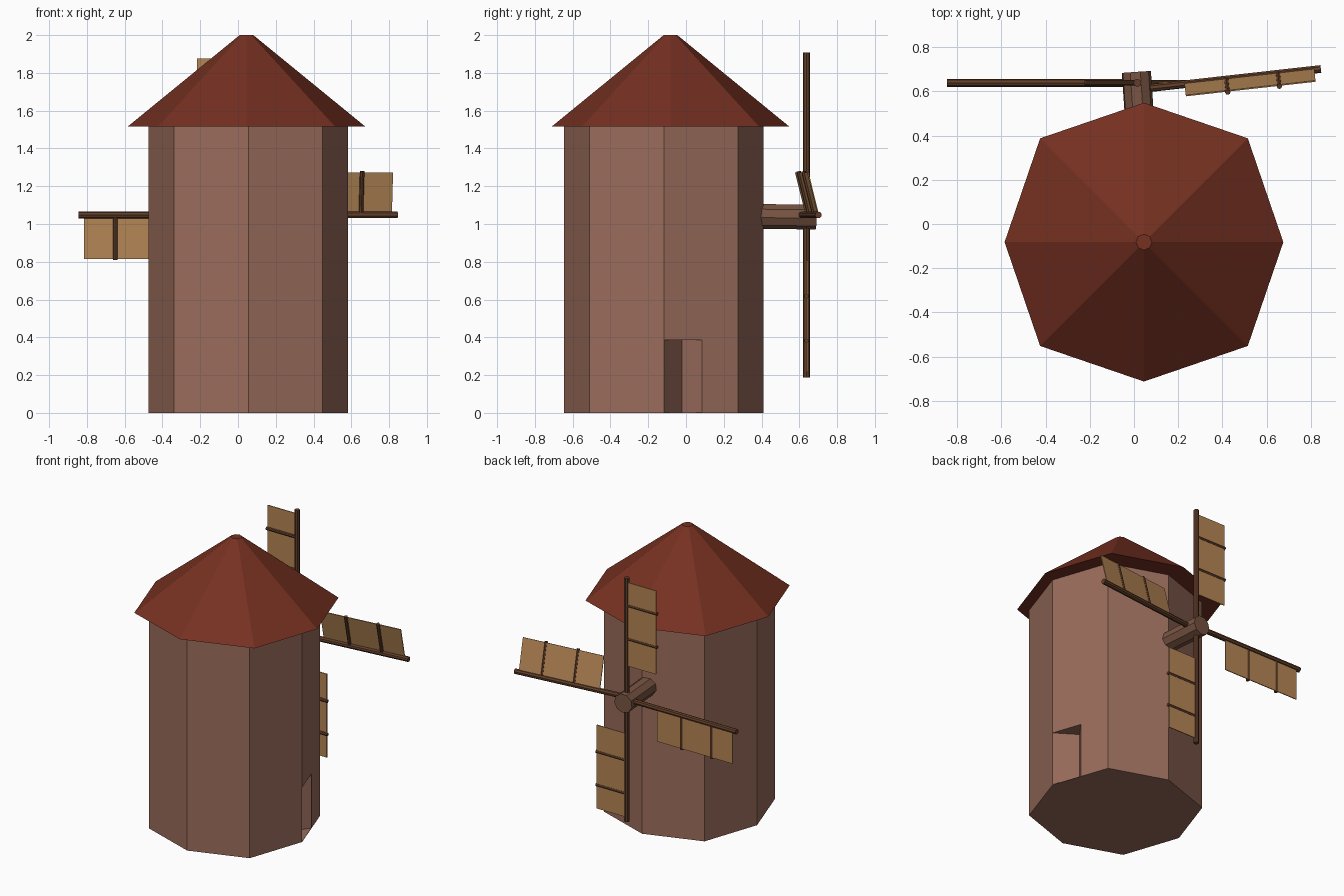
import bpy, bmesh
from math import radians, cos, sin
from mathutils import Matrix, Vector

if "Cube" in bpy.data.objects:
    bpy.data.objects.remove(bpy.data.objects["Cube"])


def material(name, rgb):
    m = bpy.data.materials.new(name)
    m.diffuse_color = (*rgb, 1)
    m.use_nodes = True
    m.node_tree.nodes["Principled BSDF"].inputs["Base Color"].default_value = m.diffuse_color
    return m


BRICK = material("brick", (0.32, 0.15, 0.105))
ROOF = material("roof_red", (0.18, 0.03, 0.015))
TIMBER = material("dark_timber", (0.12, 0.048, 0.022))
SHAFT = material("shaft_wood", (0.19, 0.09, 0.055))
CLOTH = material("sail_cloth", (0.46, 0.24, 0.09))


def finish(name, bm, mat=None):
    bmesh.ops.recalc_face_normals(bm, faces=bm.faces)
    me = bpy.data.meshes.new(name)
    bm.to_mesh(me)
    bm.free()
    ob = bpy.data.objects.new(name, me)
    bpy.context.collection.objects.link(ob)
    if mat:
        me.materials.append(mat)
    return ob


def loft(name, rings, mat=None):
    """Join stacked rings of (x, y) points, each with its height, and cap both ends."""
    bm = bmesh.new()
    rows = [[bm.verts.new((x, y, z)) for x, y in pts] for pts, z in rings]
    n = len(rows[0])
    for lo, hi in zip(rows, rows[1:]):
        for i in range(n):
            bm.faces.new((lo[i], lo[(i + 1) % n], hi[(i + 1) % n], hi[i]))
    bm.faces.new(rows[0])
    bm.faces.new(rows[-1])
    return finish(name, bm, mat)


def octagon(cx, cy, r, diag=0.745):
    """Octagon whose diagonal corners sit slightly outside the circle."""
    d = r * diag
    return [(cx + x, cy + y) for x, y in
            ((r, 0), (d, d), (0, r), (-d, d), (-r, 0), (-d, -d), (0, -r), (d, -d))]


def rod(name, a, b, r, sides, mat, frame=Matrix()):
    a, b = Vector(a), Vector(b)
    d = b - a
    bm = bmesh.new()
    bmesh.ops.create_cone(bm, cap_ends=True, segments=sides, radius1=r, radius2=r, depth=d.length)
    turn = Vector((0, 0, 1)).rotation_difference(d).to_matrix().to_4x4()
    bm.transform(frame @ Matrix.Translation((a + b) / 2) @ turn)
    return finish(name, bm, mat)


# Tower and roof
CX, CY = 0.055, -0.117
tower = loft("tower", [(octagon(CX, CY, 0.528), 0), (octagon(CX, CY, 0.528), 1.516)], BRICK)
loft("roof", [(octagon(0.045, -0.082, 0.63), 1.515),
              (octagon(0.045, -0.082, 0.036, 0.707), 2.0)], ROOF)

# Doorway recess, a corner-shaped bite out of one wall
corner = Vector((CX + 0.382, CY + 0.095))
side_a = Vector((0.148, -0.095)).normalized() * 0.4
side_b = Vector((0.077, 0.105)).normalized() * 0.4
# the near jamb starts at the tower's corner, the far one half way along the wall
bite = [corner, corner + side_a, corner + side_a + side_b, corner + side_b]
cutter = loft("doorway_cutter", [(bite, 0.003), (bite, 0.385)])
cutter.hide_render = True
cutter.hide_viewport = True
cut = tower.modifiers.new("doorway", "BOOLEAN")
cut.operation = "DIFFERENCE"
cut.solver = "EXACT"
cut.object = cutter

# Shaft carrying the sails, turned slightly sideways
rod("shaft", (0.036, 0.30, 1.042), (0.01, 0.687, 1.038), 0.067, 9, SHAFT)


def blade(name, frame):
    """Spar along local x with the cloth on its +z side."""
    rod(name + "_spar", (0, 0, 0), (0.86, 0, 0), 0.018, 8, TIMBER, frame)
    bm = bmesh.new()
    bmesh.ops.create_cube(bm, size=1)
    bm.transform(frame @ Matrix.Translation((0.535, 0.004, 0.118))
                 @ Matrix.Diagonal((0.59, 0.006, 0.226, 1)))
    finish(name + "_cloth", bm, CLOTH)
    for i, u in enumerate((0.43, 0.665)):
        rod(f"{name}_batten_{i + 1}", (u, 0, 0), (u, 0, 0.238), 0.012, 8, TIMBER, frame)


# Three blades in one plane, the fourth swung and pitched
hub = Matrix.Translation((0.015, 0.638, 1.047))
for label, angle in (("top", -90), ("left", 180), ("bottom", 90)):
    blade(label + "_blade", hub @ Matrix.Rotation(radians(angle), 4, "Y"))
blade("right_blade", Matrix.Translation((-0.01, 0.605, 1.048))
      @ Matrix.Rotation(radians(6.4), 4, "Z") @ Matrix.Rotation(radians(14), 4, "X"))
